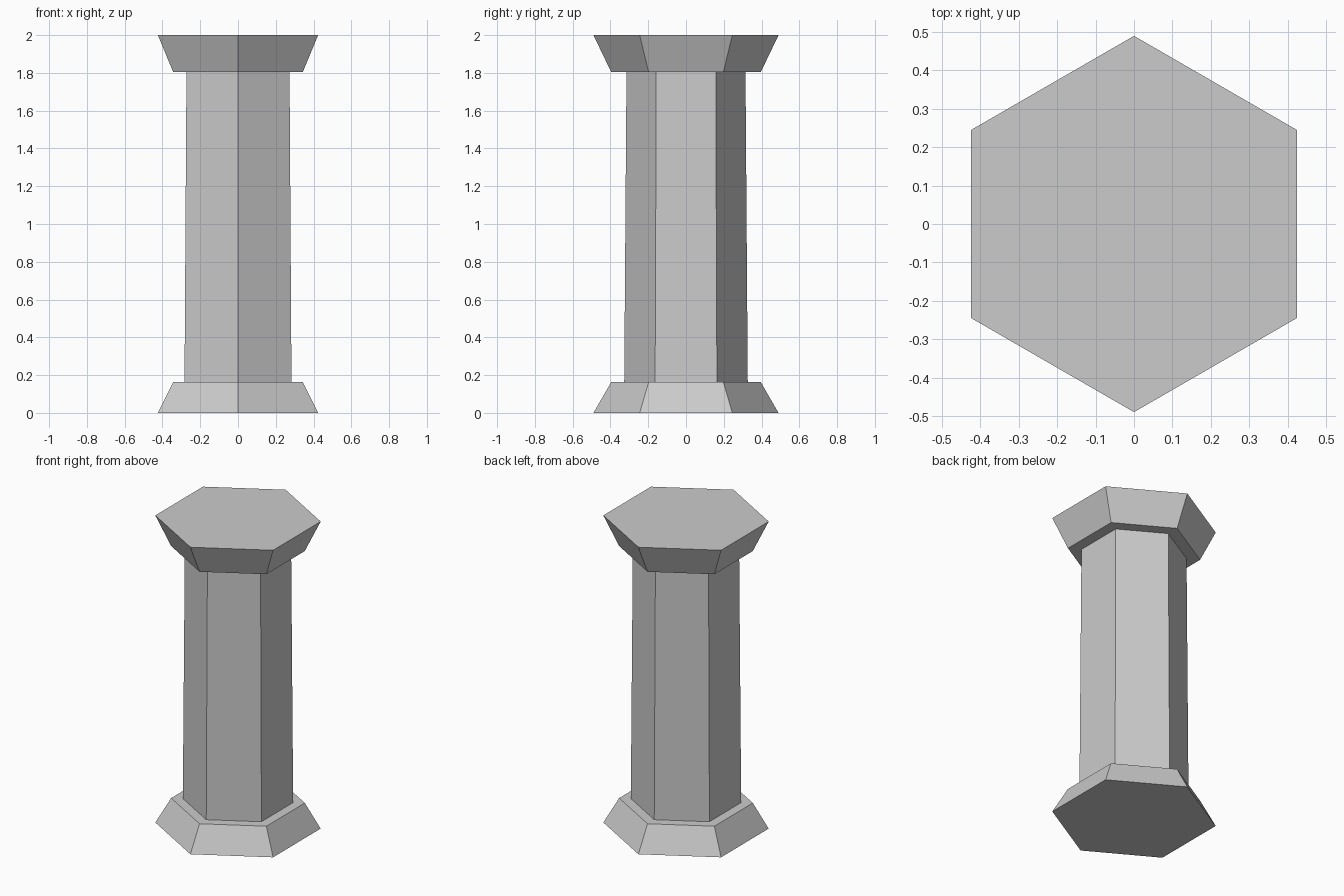
import bpy, bmesh
from math import sin, cos, tau

if "Cube" in bpy.data.objects:
    bpy.data.objects.remove(bpy.data.objects["Cube"])

SIDES = 6


def frustum(name, z0, r0, z1, r1):
    """Closed hexagonal frustum with corners pointing along +y and -y."""
    bm = bmesh.new()
    low, high = [
        [bm.verts.new((r * sin(tau * i / SIDES), r * cos(tau * i / SIDES), z))
         for i in range(SIDES)]
        for z, r in ((z0, r0), (z1, r1))
    ]
    bm.faces.new(low)
    bm.faces.new(high)
    for i in range(SIDES):
        j = (i + 1) % SIDES
        bm.faces.new((low[i], low[j], high[j], high[i]))
    bmesh.ops.recalc_face_normals(bm, faces=bm.faces)
    mesh = bpy.data.meshes.new(name)
    bm.to_mesh(mesh)
    bm.free()
    obj = bpy.data.objects.new(name, mesh)
    bpy.context.collection.objects.link(obj)
    return obj


# Flared foot, gently tapering shaft, flared capital
frustum("base", 0.0, 0.49, 0.163, 0.396)
frustum("shaft", 0.163, 0.327, 1.804, 0.315)
frustum("capital", 1.804, 0.396, 2.0, 0.49)
